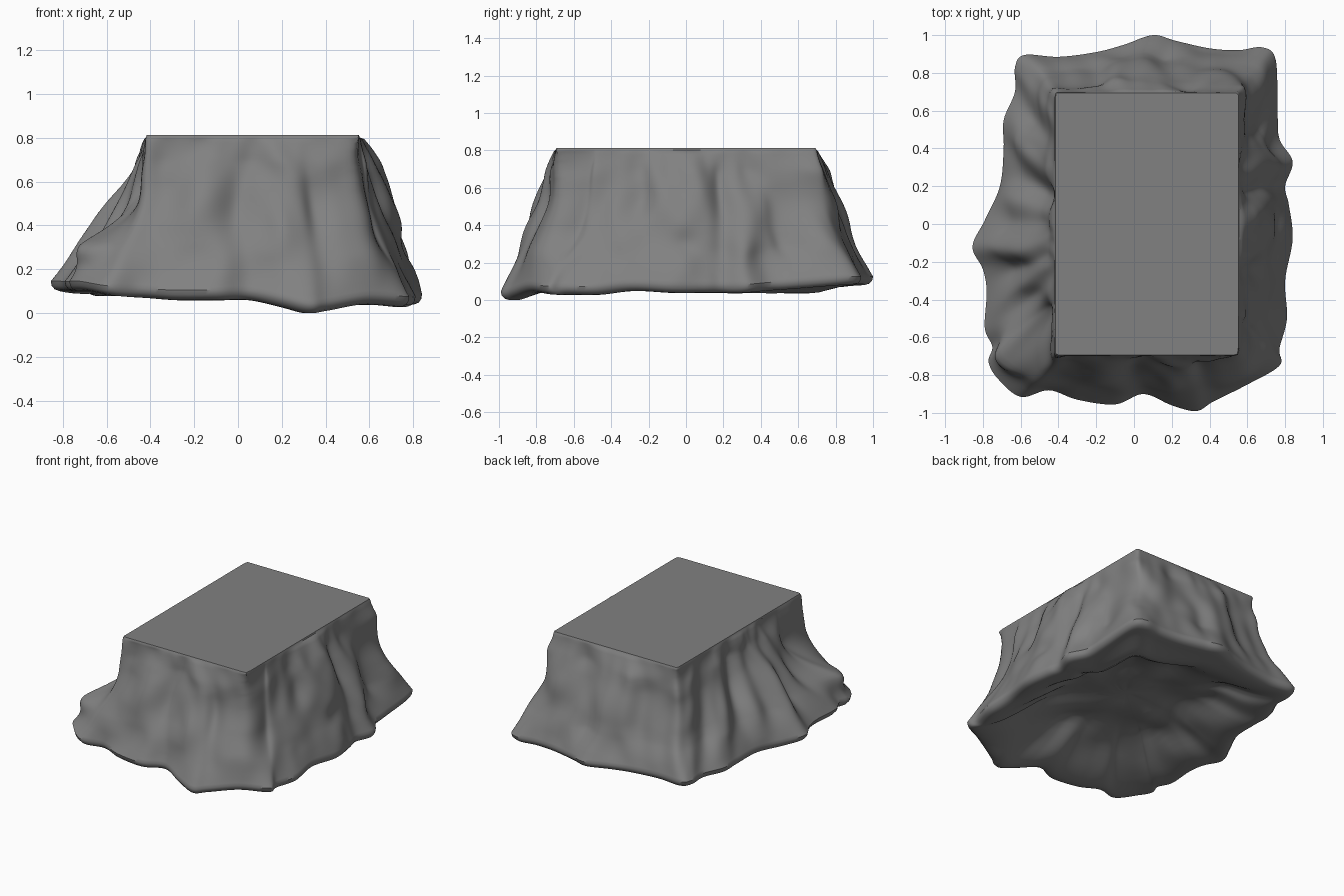
import bpy, math
from mathutils import Vector, noise

if "Cube" in bpy.data.objects:
    bpy.data.objects.remove(bpy.data.objects["Cube"])

# Base outline (x, y, rim height), counter-clockwise from the right side
OUT = [(.84,-.08,.04),(.80,-.3,.05),(.81,-.5,.03),(.77,-.66,.03),(.77,-.75,.03),(.6,-.85,.04),
       (.42,-.94,.01),(.33,-.99,.0),(.2,-.96,.03),(.05,-.90,.06),(-.1,-.955,.06),(-.3,-.93,.06),
       (-.45,-.88,.07),(-.6,-.915,.08),(-.72,-.82,.1),(-.77,-.73,.1),(-.75,-.65,.1),(-.79,-.55,.1),
       (-.78,-.36,.1),(-.80,-.24,.1),(-.855,-.12,.1),(-.79,.02,.09),(-.71,.2,.09),(-.69,.4,.08),
       (-.69,.55,.08),(-.63,.7,.08),(-.63,.83,.08),(-.58,.895,.08),(-.4,.885,.08),(-.2,.91,.08),
       (-.05,.95,.08),(.1,1.0,.08),(.22,.97,.08),(.4,.93,.08),(.55,.92,.08),(.68,.935,.08),
       (.75,.87,.08),(.76,.6,.06),(.77,.45,.05),(.84,.33,.04),(.80,.2,.04),(.82,.1,.04)]
# Ridges (+) and gullies (-): base x, base y, height, width, vertical size, amount
FOLDS = [(-.76,-.76,.29,.13,.09,.13),(-.75,-.78,.56,.13,.13,-.05),(-.7,.26,.55,.07,.25,-.08),
         (-.69,.42,.45,.09,.2,.05),(-.79,0,.45,.06,.2,-.04),(-.8,-.3,.45,.06,.22,-.06),
         (-.77,-.55,.45,.06,.22,-.05),(-.82,-.14,.4,.08,.25,.03),(-.65,.66,.45,.06,.25,-.06),
         (-.05,-.93,.45,.05,.13,-.05),(-.2,-.94,.45,.1,.2,.02),(.42,-.94,.45,.05,.2,-.06),
         (.27,-.97,.4,.08,.25,.02),(.8,-.3,.52,.06,.13,-.06),(.8,-.5,.5,.1,.2,.02),
         (.83,0,.3,.06,.07,-.04),(.82,.24,.45,.07,.25,-.05),(.83,.4,.55,.1,.2,.02),
         (.76,.6,.4,.08,.3,-.03),(-.25,.9,.45,.07,.25,-.05),(.4,.93,.45,.08,.3,-.04),
         (.79,-.72,.45,.06,.3,-.05)]
C, TOP = Vector((.068, 0)), .812
HX, HY = .488, .698
SUB, ROWS = 8, 40

def spline(pts, sub):
    """Closed smooth curve through the points."""
    res, n = [], len(pts)
    for i in range(n):
        a, b, c, d = (Vector(pts[(i + k) % n]) for k in (-1, 0, 1, 2))
        for j in range(sub):
            t = j / sub
            res.append(.5 * (2*b + (c - a)*t + (2*a - 5*b + 4*c - d)*t*t + (3*b - a - 3*c + d)*t**3))
    return res

def smooth(ring, times):
    """Even out a closed ring."""
    for _ in range(times):
        ring = [(ring[i - 1] + ring[i] * 2 + ring[(i + 1) % len(ring)]) / 4 for i in range(len(ring))]
    return ring

base = spline(OUT[::-1], SUB)[::-1]
N = len(base)
soft = smooth([b.xy for b in base], 120)

# Rectangular top edge, matched to the base by direction from the centre
top = []
for p in base:
    d = p.xy - C
    top.append(C + d * min(HX / max(abs(d.x), 1e-6), HY / max(abs(d.y), 1e-6)))
for sx in (-1, 1):
    for sy in (-1, 1):
        c = C + Vector((sx * HX, sy * HY))
        i = min(range(N), key=lambda k: (top[k] - c).length)
        top[i] = C + Vector((sx * (HX - .005), sy * (HY - .005)))

def wall_point(i, t):
    """Point on the flared wall, t = 0 at the top edge and 1 at the rim."""
    b, a = base[i], top[i]
    d = soft[i].lerp(b.xy, t ** 1.2) - a
    u = (b.xy - C).normalized()
    p = 1.1 - .35 * max(0, u.x) ** 2 - .1 * max(0, u.y) ** 2 + 1.8 * (u.x * u.y) ** 2
    z = TOP + (b.z + .045 - TOP) * t
    w = min(1, t * 6) * min(1, (1 - t) * 4)
    off = .05 * noise.noise(Vector((b.x * 4, b.y * 4, z * 3)))
    off += .03 * noise.noise(Vector((b.x * 8 + 5, b.y * 8, z * 5)))
    for fx, fy, fz, r, rz, amp in FOLDS:
        q = ((b.x - fx) ** 2 + (b.y - fy) ** 2) / r ** 2 + ((z - fz) / rz) ** 2
        if q < 12:
            off += amp * math.exp(-q)
    return a + d * t ** p + (b.xy - a).normalized() * off * w, z

rings = []
# Flat top with a thin bevelled lip
for s in (.5, .993):
    rings.append([(*(C + (q - C) * s), TOP) for q in top])
rings.append([(*q, TOP - .01) for q in top])
# Rugged side wall, corners rounding off as it goes down
for r in range(1, ROWS + 1):
    t = r / ROWS
    row = [wall_point(i, t) for i in range(N)]
    xy = smooth([q for q, _ in row], int(8 * min(1, t * 3) * min(1, (1 - t) * 3)))
    rings.append([(q.x, q.y, z) for q, (_, z) in zip(xy, row)])
# Rolled rim
for s, dz in ((.995, .024), (.98, .008), (.955, .0), (.92, -.002)):
    rings.append([(*(C + (b.xy - C) * s), max(0, b.z + dz)) for b in base])
# Hollow underside, with a broad lip towards the back right
for s in (.88, .84, .8, .76, .72, .67, .62, .57, .5, .43, .36, .28, .2, .1):
    ring = []
    for b in base:
        q = C + (b.xy - C) * s
        lip = max(0, (b.xy - C).normalized().dot(Vector((.6, .8)))) ** 4
        k = min(1, max(0, (.92 - .16 * lip - s) / (.5 - .12 * lip)))
        k = k * k * (3 - 2 * k)
        f = min(1, (.92 - s) * 5)
        edge = b.z * (1 - f) + (.065 - .035 * b.x - .01 * lip) * f
        z = edge * (1 - k) + .23 * k + .05 * k * noise.noise(Vector((q.x * 4, q.y * 4, 7)))
        ring.append((q.x, q.y, max(z, 0)))
    rings.append(ring)

# Bridge the rings; the winding makes every face point outward
verts = [v for ring in rings for v in ring]
faces = [(r*N + i, (r+1)*N + i, (r+1)*N + (i+1) % N, r*N + (i+1) % N)
         for r in range(len(rings) - 1) for i in range(N)]
verts += [(C.x, C.y, TOP), (C.x, C.y, .23)]
L, last = len(verts), (len(rings) - 1) * N
for i in range(N):
    j = (i + 1) % N
    faces += [(L - 2, i, j), (L - 1, last + j, last + i)]

me = bpy.data.meshes.new("rock_pedestal")
me.from_pydata(verts, [], faces)
me.update()
ob = bpy.data.objects.new("rock_pedestal", me)
bpy.context.collection.objects.link(ob)
stone = bpy.data.materials.new("dark_stone")
stone.diffuse_color = (.22, .22, .22, 1)
stone.use_nodes = True
stone.node_tree.nodes["Principled BSDF"].inputs["Base Color"].default_value = stone.diffuse_color
me.materials.append(stone)
bpy.context.view_layer.objects.active = ob
ob.select_set(True)
bpy.ops.object.shade_smooth_by_angle(angle=math.radians(40))
